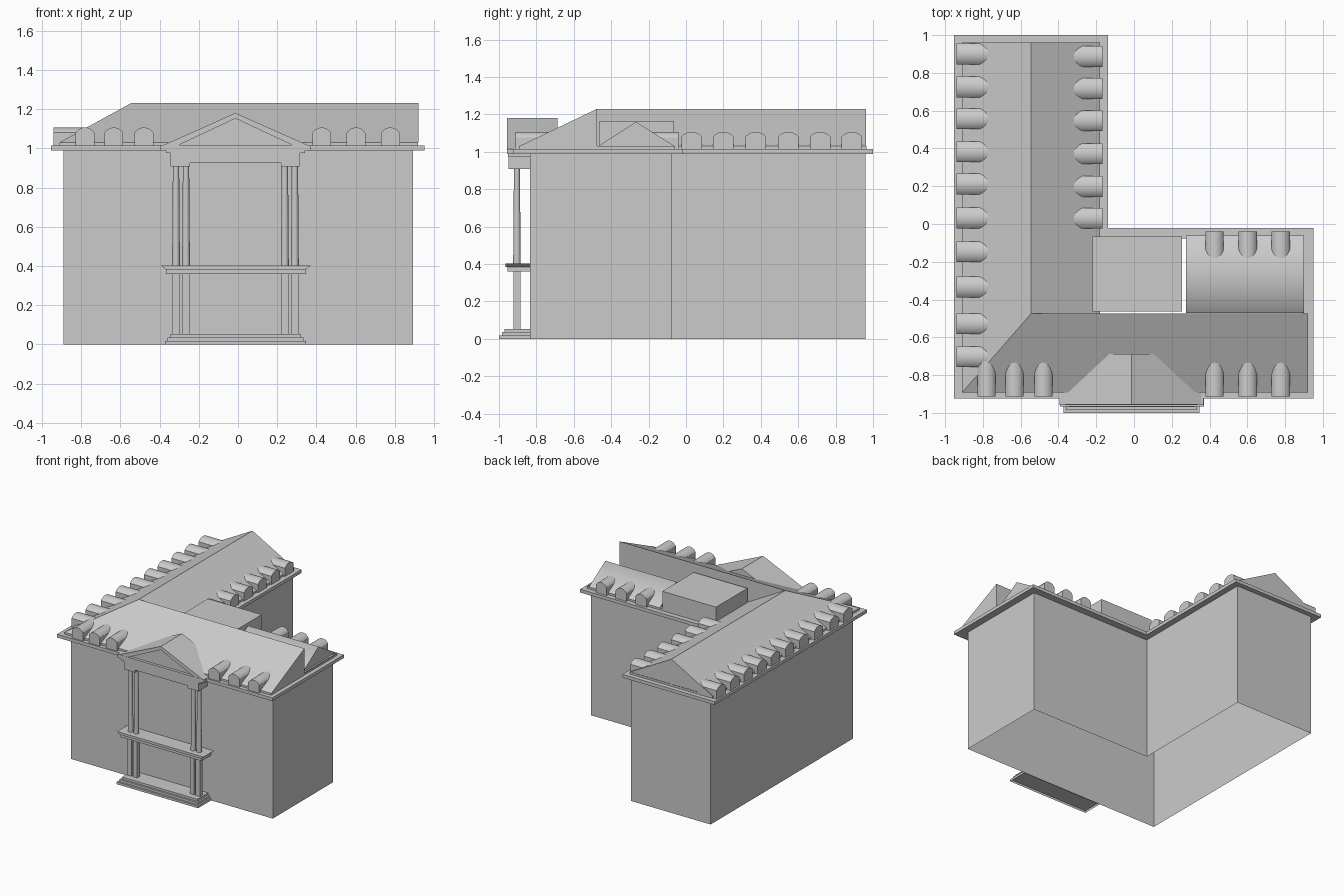
import bpy, bmesh, math

if "Cube" in bpy.data.objects:
    bpy.data.objects.remove(bpy.data.objects["Cube"])

PLACE = {'x': lambda u, v, t: (t, u, v),
         'y': lambda u, v, t: (u, t, v),
         'z': lambda u, v, t: (u, v, t)}


def finish(name, bm, smooth=None):
    bmesh.ops.recalc_face_normals(bm, faces=bm.faces)
    me = bpy.data.meshes.new(name)
    bm.to_mesh(me)
    bm.free()
    if smooth:
        me.shade_smooth()
        me.set_sharp_from_angle(angle=math.radians(smooth))
    ob = bpy.data.objects.new(name, me)
    bpy.context.collection.objects.link(ob)
    return ob


def poly(name, verts, faces):
    bm = bmesh.new()
    vs = [bm.verts.new(v) for v in verts]
    for f in faces:
        bm.faces.new([vs[i] for i in f])
    return finish(name, bm)


def prism(name, pts, lo, hi, axis, smooth=None, caps=(True, True), skip=()):
    """Extrude a 2D outline along an axis; caps and single sides can be left open."""
    bm = bmesh.new()
    a = [bm.verts.new(PLACE[axis](u, v, lo)) for u, v in pts]
    b = [bm.verts.new(PLACE[axis](u, v, hi)) for u, v in pts]
    for use, loop in zip(caps, (a, b)):
        if use:
            bm.faces.new(loop)
    n = len(pts)
    for i in range(n):
        j = (i + 1) % n
        if i not in skip:
            bm.faces.new((a[i], a[j], b[j], b[i]))
    return finish(name, bm, smooth)


def box(name, x0, x1, y0, y1, z0, z1, caps=(True, True)):
    return prism(name, [(x0, y0), (x1, y0), (x1, y1), (x0, y1)], z0, z1, 'z', caps=caps)


def ell(x0, x1, y0, y1, xi, yi):
    return [(x0, y0), (x1, y0), (x1, yi), (xi, yi), (xi, y1), (x0, y1)]


def ring(name, outer, inner, z0, z1):
    """Flat moulding running round the building between two outlines."""
    bm = bmesh.new()
    rows = [[bm.verts.new((x, y, z)) for x, y in o]
            for o, z in ((inner, z0), (outer, z0), (outer, z1), (inner, z1))]
    n = len(outer)
    for p, q in zip(rows, rows[1:]):
        for i in range(n):
            j = (i + 1) % n
            bm.faces.new((p[i], p[j], q[j], q[i]))
    return finish(name, bm)


# L-shaped open-bottomed walls, cornice and eave band
WALL = ell(-.89, .892, -.835, .96, -.187, -.077)
EAVE = ell(-.91, .917, -.892, .964, -.18, -.06)
prism('walls', WALL, 0, .99, 'z', caps=(False, False))
ring('cornice', ell(-.953, .95, -.924, 1.0, -.137, -.02), WALL, .988, 1.014)
prism('eave_band', EAVE, 1.014, 1.03, 'z', caps=(False, False))

# Main roof: hipped corner, gabled rear end, upright back on the right wing
e, r = 1.03, 1.23
poly('main_roof',
     [(-.91, -.892, e), (.92, -.892, e), (.92, -.475, e), (.92, -.475, r), (-.545, -.475, r),
      (-.91, .962, e), (-.18, .962, e), (-.545, .962, r), (-.18, -.475, e)],
     [(0, 1, 3, 4), (1, 2, 3), (2, 8, 4, 3), (0, 4, 7, 5), (5, 7, 6), (6, 7, 4, 8)])

# Lower rear ridge and flat roof box with a thin rim
prism('rear_roof', [(-.47, e), (-.06, e), (-.267, 1.16)], .274, .9, 'x', smooth=75, skip=(0,))
box('roof_box', -.22, .255, -.462, -.065, 1.015, 1.162, caps=(False, True))
RIM = [(-.22, -.462), (.255, -.462), (.255, -.065), (-.22, -.065)]
ring('roof_box_rim', RIM, [(-.21, -.452), (.245, -.452), (.245, -.075), (-.21, -.075)],
     1.162, 1.166)


# Barrel dormers with a shallow arc top, lo/hi running outside to inside or back
def dormer(c, lo, hi, axis, width, rise):
    top, h = 1.106, width / 2
    half = 2 * math.atan(rise / h)
    rad = h / math.sin(half)
    pts = [(c - h, 1.014), (c + h, 1.014)]
    for i in range(11):
        t = half * (1 - i / 5)
        pts.append((c + rad * math.sin(t), top - rad + rad * math.cos(t)))
    prism('dormer', pts, lo, hi, axis, smooth=20, caps=(True, False), skip=(0,))


for y in (.90, .725, .557, .382, .212, .032, -.147, -.333, -.528, -.703):
    dormer(y, -.94, -.765, 'x', .11, .025)
for y in (.887, .717, .547, .372, .199, .03):
    dormer(y, -.168, -.32, 'x', .11, .025)
for x in (-.78, -.633, -.48, .427, .602, .777):
    dormer(x, -.912, -.725, 'y', .096, .029)
for x in (.427, .602, .777):
    dormer(x, -.04, -.185, 'y', .096, .029)

# Portico steps, centred slightly left and open below
C = -.013
for w, y, z0, z1 in ((.36, -1, 0, .018), (.347, -.985, .018, .036), (.333, -.97, .036, .053)):
    box('step', C - w, C + w, y, -.835, z0, z1, caps=(False, True))

# Balcony slab with a flared lip
box('balcony_slab', C - .355, C + .36, -.955, -.835, .36, .385)
prism('balcony_lip', [(C - .355, .383), (C + .36, .383), (C + .384, .402), (C - .38, .402)],
      -.965, -.835, 'y')

# Paired square piers below, tapered round columns above
for s in (-1, 1):
    for d in (.252, .303):
        x, y = C + s * d, -.904
        box('lower_pier', x - .018, x + .018, y - .018, y + .018, .053, .36, caps=(False, False))
        bm = bmesh.new()
        bmesh.ops.create_cone(bm, cap_ends=False, segments=16, radius1=.02, radius2=.016, depth=.51)
        bmesh.ops.translate(bm, verts=bm.verts, vec=(x, y, .655))
        finish('upper_column', bm, 40)
    a, b = sorted((C + s * .232, C + s * .33))
    box('entablature_end', a, b, -.95, -.835, .907, .926)
box('entablature', C - .33, C + .33, -.95, -.835, .926, .985)

# Pediment: base mouldings, gable roof and raised raking frame
box('pediment_base', C - .355, C + .355, -.953, -.835, .975, .99)
box('pediment_cornice', C - .382, C + .382, -.957, -.86, .989, 1.016)
prism('pediment', [(C - .368, 1.016), (C + .368, 1.016), (C, 1.18)], -.935, -.687, 'y', skip=(0,))
prism('pediment_frame', [(C - .368, 1.016), (C - .29, 1.016), (C, 1.152), (C + .29, 1.016),
                         (C + .368, 1.016), (C, 1.18)], -.956, -.935, 'y', caps=(True, False))
